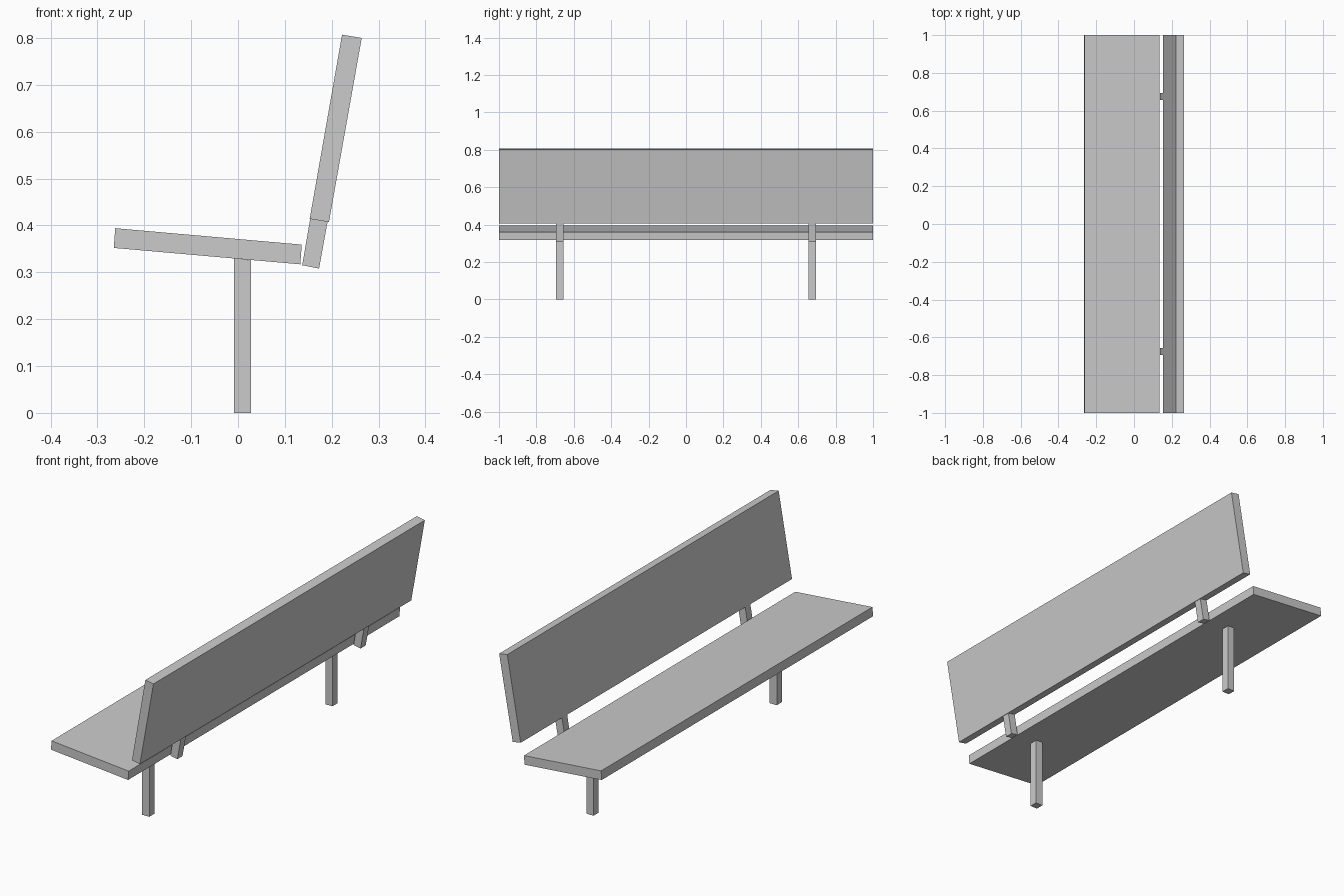
import bpy, bmesh

if "Cube" in bpy.data.objects:
    bpy.data.objects.remove(bpy.data.objects["Cube"])


def extruded(name, profile, y0, y1, mirror=False):
    """Extrude an x/z profile along y, optionally mirrored to the other end."""
    bm = bmesh.new()
    face = bm.faces.new([bm.verts.new((x, y0, z)) for x, z in profile])
    new = bmesh.ops.extrude_face_region(bm, geom=[face])["geom"]
    verts = [v for v in new if isinstance(v, bmesh.types.BMVert)]
    bmesh.ops.translate(bm, verts=verts, vec=(0, y1 - y0, 0))
    bmesh.ops.recalc_face_normals(bm, faces=bm.faces)
    mesh = bpy.data.meshes.new(name)
    bm.to_mesh(mesh)
    bm.free()
    obj = bpy.data.objects.new(name, mesh)
    bpy.context.collection.objects.link(obj)
    if mirror:
        mod = obj.modifiers.new("mirror", 'MIRROR')
        mod.use_axis = (False, True, False)
    return obj


# Seat plank, tilted back 5 degrees
extruded("seat", [(-0.265, 0.352), (0.133, 0.317), (0.136, 0.359), (-0.262, 0.394)], -1, 1)

# Backrest plank, leaning back 10 degrees
extruded("backrest", [(0.153, 0.414), (0.194, 0.407), (0.264, 0.800), (0.222, 0.807)], -1, 1)

# Pair of legs, tops cut to the seat slope
extruded("legs", [(-0.009, 0), (0.028, 0), (0.028, 0.326), (-0.009, 0.3295)], 0.656, 0.694, True)

# Pair of short back brackets under the backrest
extruded("back_brackets", [(0.137, 0.315), (0.173, 0.308), (0.191, 0.4075), (0.154, 0.414)],
         0.656, 0.694, True)
